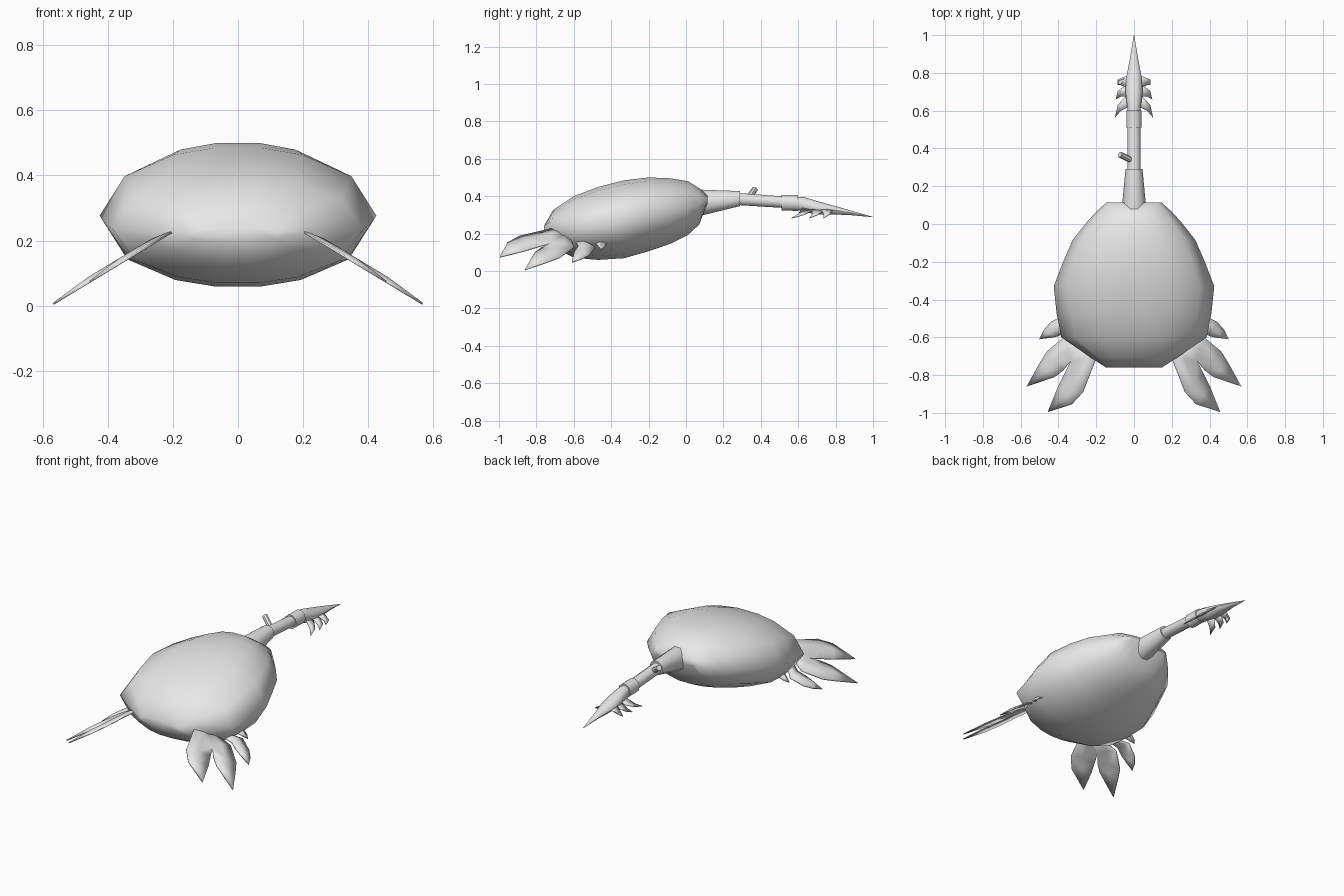
import bpy, bmesh, math
from mathutils import Vector

if "Cube" in bpy.data.objects:
    bpy.data.objects.remove(bpy.data.objects["Cube"])

grey = bpy.data.materials.new("light grey")
grey.diffuse_color = (0.8, 0.8, 0.8, 1)
grey.use_nodes = True
grey.node_tree.nodes["Principled BSDF"].inputs["Base Color"].default_value = grey.diffuse_color


def add_object(name, bm, angle):
    bmesh.ops.recalc_face_normals(bm, faces=bm.faces)
    mesh = bpy.data.meshes.new(name)
    bm.to_mesh(mesh)
    bm.free()
    mesh.materials.append(grey)
    ob = bpy.data.objects.new(name, mesh)
    bpy.context.collection.objects.link(ob)
    bpy.ops.object.select_all(action='DESELECT')
    ob.select_set(True)
    bpy.context.view_layer.objects.active = ob
    bpy.ops.object.shade_smooth_by_angle(angle=math.radians(angle))
    return ob


def loft(name, rings, angle=40):
    """Skin a list of equal-length point rings and cap both ends."""
    bm = bmesh.new()
    loops = [[bm.verts.new(p) for p in ring] for ring in rings]
    n = len(loops[0])
    for a, b in zip(loops, loops[1:]):
        for i in range(n):
            j = (i + 1) % n
            bm.faces.new((a[i], a[j], b[j], b[i]))
    bm.faces.new(loops[0])
    bm.faces.new(loops[-1])
    return add_object(name, bm, angle)


def ring(y, z, rx, rz, angles):
    return [(rx * math.cos(math.radians(a)), y, z + rz * math.sin(math.radians(a)))
            for a in angles]


# Body: faceted, tilted egg; stations are y, top z, bottom z, half width
body_angles = [0, 35, 62, 80, 100, 118, 145, 180, 215, 242, 260, 280, 298, 325]
stations = [(0.115, 0.405, 0.36, 0.145), (0.07, 0.445, 0.246, 0.195),
            (0.01, 0.482, 0.19, 0.25), (-0.085, 0.498, 0.142, 0.325),
            (-0.2, 0.503, 0.102, 0.375), (-0.33, 0.488, 0.065, 0.425),
            (-0.47, 0.452, 0.056, 0.41), (-0.6, 0.402, 0.068, 0.385),
            (-0.71, 0.328, 0.125, 0.225), (-0.76, 0.24, 0.195, 0.148)]
loft("body", [ring(y, (t + b) / 2, w, (t - b) / 2, body_angles)
              for y, t, b, w in stations], 75)

# Neck: wide base, slim tube and collar; rows are y, centre z, x radius, z radius
even = [i * 36 for i in range(10)]
tubes = {
    "neck_base": [(0.0, 0.36, 0.067, 0.07), (0.08, 0.365, 0.065, 0.073),
                  (0.29, 0.387, 0.045, 0.042)],
    "neck_tube": [(0.27, 0.385, 0.035, 0.034), (0.53, 0.367, 0.035, 0.032)],
    "neck_collar": [(0.51, 0.365, 0.041, 0.044), (0.60, 0.363, 0.041, 0.044)],
    "pointed_head": [(0.58, 0.364, 0.033, 0.034), (0.63, 0.355, 0.037, 0.042),
                     (0.70, 0.338, 0.046, 0.038), (0.78, 0.327, 0.040, 0.026),
                     (0.88, 0.311, 0.021, 0.013), (1.0, 0.288, 0.001, 0.001)],
}
for name, rows in tubes.items():
    loft(name, [ring(*row, even) for row in rows])

# Small peg on the neck
start, end = Vector((-0.01, 0.335, 0.39)), Vector((-0.075, 0.368, 0.437))
bm = bmesh.new()
bmesh.ops.create_cone(bm, cap_ends=True, segments=8, radius1=0.016, radius2=0.016,
                      depth=(end - start).length)
bm.transform((end - start).to_track_quat('Z', 'Y').to_matrix().to_4x4())
bmesh.ops.translate(bm, verts=bm.verts, vec=(start + end) / 2)
add_object("neck_peg", bm, 40)


# Feet: four arched toes fanned from a hub hidden in the body (x, y outlines)
def foot_z(x):
    return 0.222 - 0.605 * (x - 0.21)


hub = (0.22, -0.63)
# Each toe: inner edge from root to near tip, tip, outer edge from near tip to root
toes = [
    ([(0.20, -0.71), (0.27, -0.89), (0.33, -0.955)], (0.455, -0.995),
     [(0.40, -0.86), (0.365, -0.79), (0.33, -0.72)]),
    ([(0.33, -0.72), (0.375, -0.775), (0.42, -0.81)], (0.567, -0.86),
     [(0.50, -0.74), (0.46, -0.675), (0.37, -0.60)]),
    ([(0.36, -0.575), (0.40, -0.593), (0.43, -0.60)], (0.50, -0.61),
     [(0.475, -0.56), (0.44, -0.52), (0.37, -0.485)]),
    ([(0.30, -0.50), (0.33, -0.485), (0.35, -0.475)], (0.385, -0.455),
     [(0.365, -0.435), (0.34, -0.425), (0.30, -0.42)]),
]
for side, label in ((1, "right"), (-1, "left")):
    bm = bmesh.new()

    def vert(p, lift=0.0):
        return bm.verts.new((side * p[0], p[1], foot_z(p[0]) + lift))

    for inner, tip, outer in toes:
        outer = outer[::-1]
        mid = [vert(((a[0] + b[0]) / 2, (a[1] + b[1]) / 2), 0.014)
               for a, b in zip(inner, outer)]
        i_v, o_v = [vert(p) for p in inner], [vert(p) for p in outer]
        h, t = vert(hub), vert(tip)
        for edge in (i_v, o_v):
            path = [h] + edge + [t]
            ridge = [h] + mid + [t]
            for k in range(4):
                quad = list(dict.fromkeys((path[k], path[k + 1], ridge[k + 1], ridge[k])))
                bm.faces.new(quad)
    bmesh.ops.remove_doubles(bm, verts=bm.verts, dist=0.001)
    foot = add_object(label + "_foot", bm, 40)
    thick = foot.modifiers.new("thickness", 'SOLIDIFY')
    thick.thickness = 0.006
    thick.offset = 0

    # Frill: swept-back spikes along the side of the head
    bm = bmesh.new()
    for y_root, x_tip, y_tip in ((0.655, 0.10, 0.565), (0.71, 0.096, 0.66),
                                 (0.755, 0.085, 0.735)):
        pts = [(0.03, y_root - 0.035, 0.335), (0.07, (y_root + y_tip) / 2 - 0.01, 0.305),
               (x_tip, y_tip, 0.282), (0.085, (y_root + y_tip) / 2 + 0.02, 0.30),
               (0.035, y_root + 0.03, 0.325)]
        bm.faces.new([bm.verts.new((side * x, y, z)) for x, y, z in pts])
    frill = add_object(label + "_head_frill", bm, 30)
    thick = frill.modifiers.new("thickness", 'SOLIDIFY')
    thick.thickness = 0.004
    thick.offset = 0
